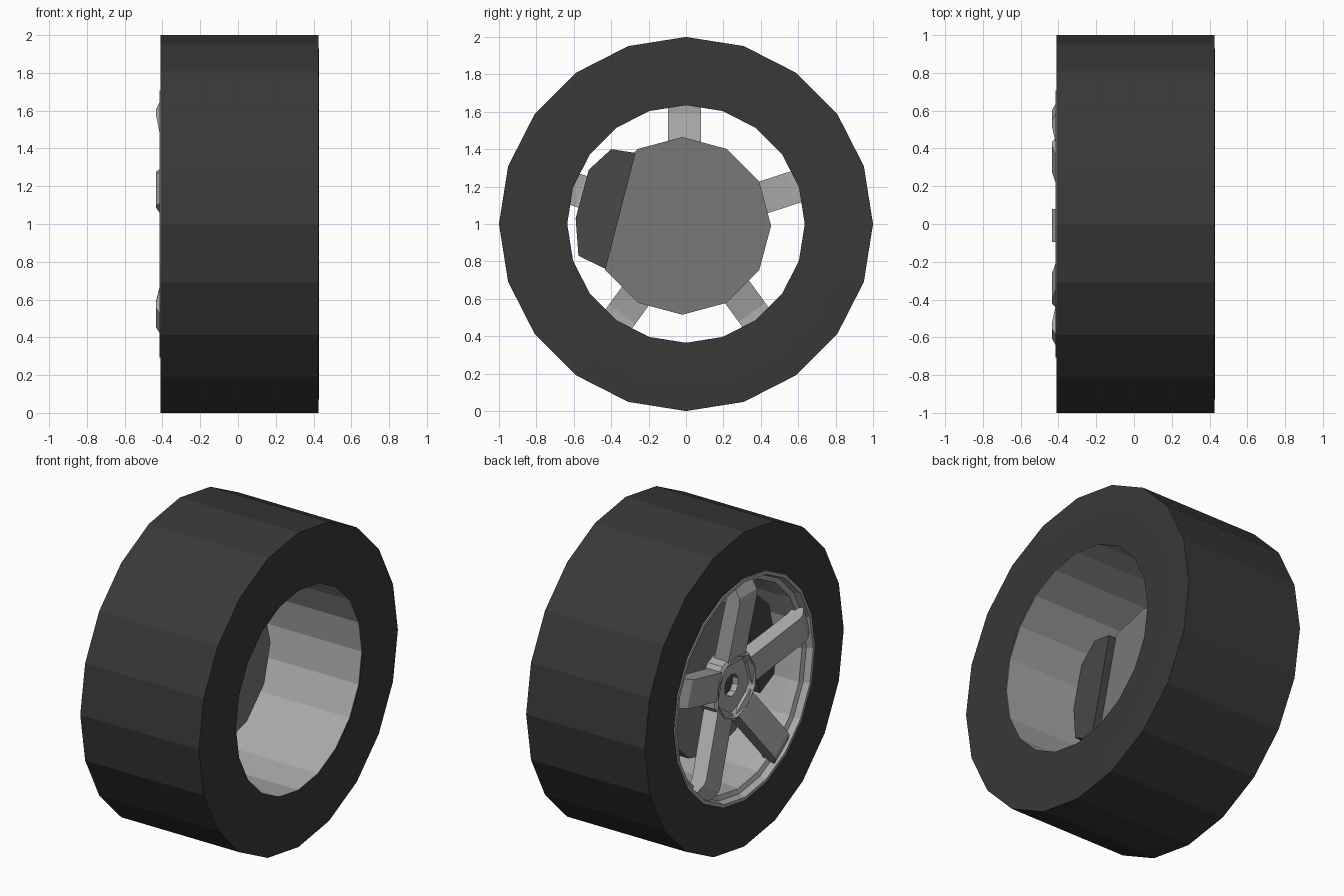
import bpy, bmesh
from math import sin, cos, pi
from mathutils import Vector, Matrix

if "Cube" in bpy.data.objects:
    bpy.data.objects.remove(bpy.data.objects["Cube"])


def material(name, r, g, b):
    m = bpy.data.materials.new(name)
    m.diffuse_color = (r, g, b, 1)
    m.use_nodes = True
    m.node_tree.nodes["Principled BSDF"].inputs["Base Color"].default_value = m.diffuse_color
    return m


RUBBER = material("rubber", 0.04, 0.04, 0.04)
ALLOY = material("alloy", 0.40, 0.40, 0.40)
STEEL = material("steel", 0.19, 0.19, 0.19)
DARK = material("dark_metal", 0.065, 0.065, 0.065)


def finish(name, bm, mat):
    bmesh.ops.recalc_face_normals(bm, faces=bm.faces)
    me = bpy.data.meshes.new(name)
    bm.to_mesh(me)
    bm.free()
    me.materials.append(mat)
    ob = bpy.data.objects.new(name, me)
    bpy.context.collection.objects.link(ob)
    return ob


def lathe(name, profile, n, mat, cy=0.0, cz=1.0):
    """Revolve a closed (x, radius) loop around the x axis."""
    bm = bmesh.new()
    rings = []
    for k in range(n):
        a = 2 * pi * k / n
        rings.append([bm.verts.new((x, cy + r * sin(a), cz + r * cos(a))) for x, r in profile])
    m = len(profile)
    for k in range(n):
        p, q = rings[k], rings[(k + 1) % n]
        for i in range(m):
            j = (i + 1) % m
            bm.faces.new((p[i], p[j], q[j], q[i]))
    return finish(name, bm, mat)


def prism(name, points, offset, mat, matrix=None):
    """Extrude a flat outline by an offset vector."""
    bm = bmesh.new()
    face = bm.faces.new([bm.verts.new(p) for p in points])
    ext = bmesh.ops.extrude_face_region(bm, geom=[face])
    moved = [v for v in ext["geom"] if isinstance(v, bmesh.types.BMVert)]
    bmesh.ops.translate(bm, verts=moved, vec=Vector(offset))
    if matrix:
        bm.transform(matrix)
    return finish(name, bm, mat)


def ngon(n, r, x, cy=0.0, cz=1.0):
    return [(x, cy + r * sin(2 * pi * k / n), cz + r * cos(2 * pi * k / n)) for k in range(n)]


# Tyre with a nearly flat tread and sidewalls
lathe("tyre", [(-0.41, 0.69), (-0.41, 1.0), (0.425, 1.0), (0.43, 0.86),
               (0.43, 0.635), (0.42, 0.66), (-0.36, 0.69)], 20, RUBBER)

# Rim: outer lip, inner step and long barrel
lathe("rim", [(-0.405, 0.71), (-0.416, 0.705), (-0.416, 0.685), (-0.375, 0.675),
              (-0.365, 0.645), (-0.30, 0.637), (0.425, 0.637), (0.42, 0.65),
              (-0.34, 0.68)], 20, ALLOY)

# Five spokes, side outline in x and radius, turned round the axle
outline = [(-0.345, 0.15), (-0.36, 0.21), (-0.435, 0.58), (-0.433, 0.61), (-0.395, 0.68),
           (-0.335, 0.66), (-0.34, 0.59), (-0.26, 0.21), (-0.25, 0.15)]
for i in range(5):
    turn = Matrix.Translation((0, 0, 1)) @ Matrix.Rotation(-2 * pi * i / 5, 4, 'X')
    prism(f"spoke_{i + 1}", [(x, -0.095, r) for x, r in outline], (0, 0.175, 0), ALLOY, turn)

# Dished hub with a centre bore
lathe("hub", [(-0.345, 0.215), (-0.358, 0.195), (-0.325, 0.165), (-0.32, 0.07),
              (-0.24, 0.07), (-0.24, 0.215)], 10, ALLOY)

# Axle seen at the bottom of the bore
prism("axle", ngon(10, 0.09, -0.28), (0.13, 0, 0), DARK)

# Brake disc and caliper
prism("brake_disc", ngon(12, 0.475, -0.17, -0.02, 0.99), (0.08, 0, 0), STEEL)
caliper = [(-0.27, 1.38), (-0.40, 1.40), (-0.52, 1.29), (-0.59, 1.03), (-0.575, 0.83), (-0.43, 0.76)]
prism("brake_caliper", [(-0.22, y, z) for y, z in caliper], (0.18, 0, 0), DARK)
